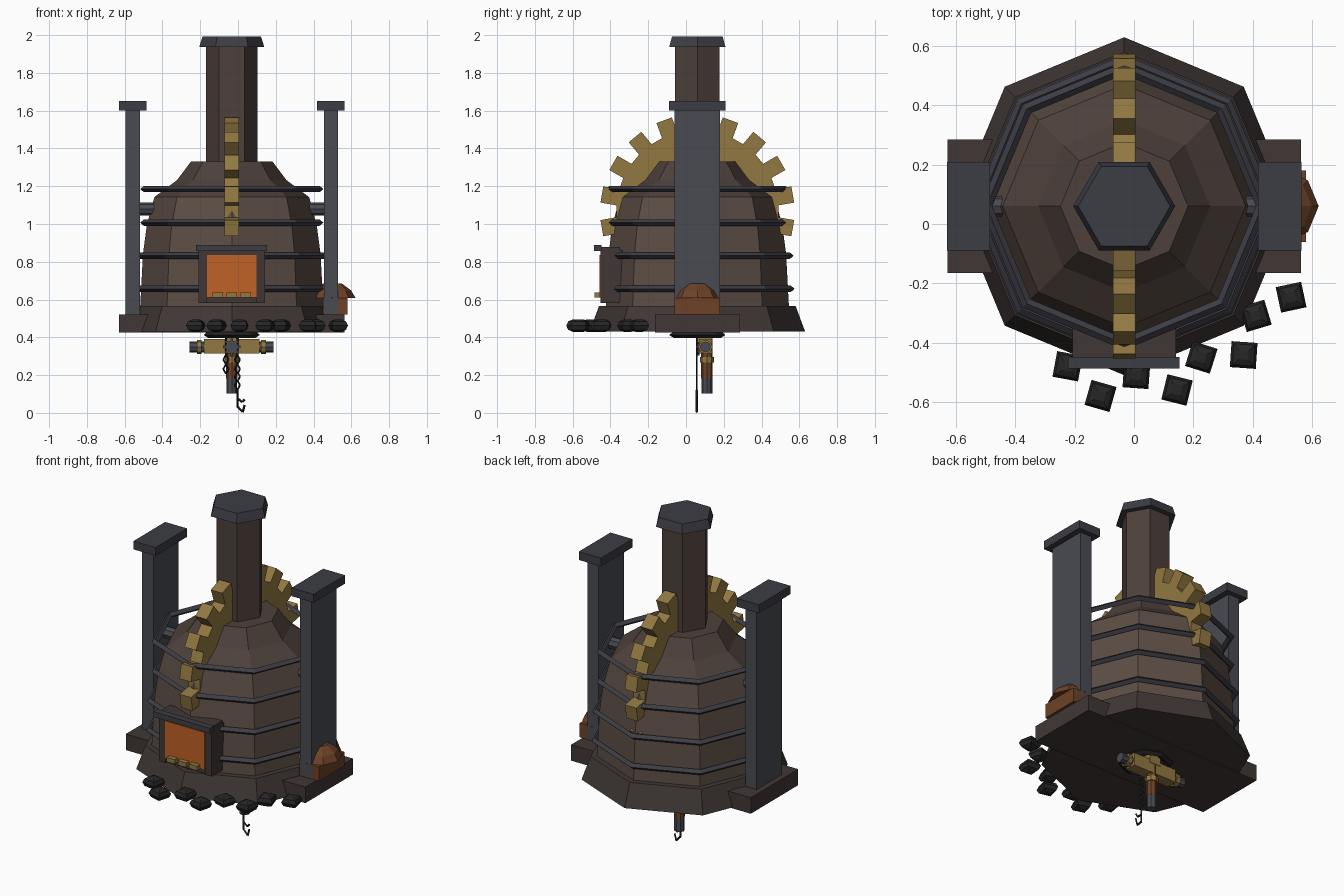
import bpy, bmesh, math, random
from mathutils import Matrix, Vector

if "Cube" in bpy.data.objects:
    bpy.data.objects.remove(bpy.data.objects["Cube"])

random.seed(4)
CX, CY = -0.033, 0.06          # axis of the furnace


def material(name, rgb):
    m = bpy.data.materials.new(name)
    m.diffuse_color = [(c / 255) ** 2.2 for c in rgb] + [1]
    m.use_nodes = True
    m.node_tree.nodes["Principled BSDF"].inputs["Base Color"].default_value = m.diffuse_color
    return m


BRICK = material("brown_brick", (92, 78, 70))
DARK = material("dark_stone", (66, 58, 56))
FLUE = material("flue_brick", (78, 66, 61))
IRON = material("iron", (74, 76, 83))
STEEL = material("dark_iron", (63, 63, 71))
BRASS = material("brass", (145, 120, 68))
FIRE = material("fire", (190, 98, 42))
RUST = material("rust", (110, 68, 44))
COAL = material("coal", (42, 42, 42))


def finish(name, bm, mat):
    bmesh.ops.recalc_face_normals(bm, faces=bm.faces)
    me = bpy.data.meshes.new(name)
    bm.to_mesh(me)
    bm.free()
    me.materials.append(mat)
    ob = bpy.data.objects.new(name, me)
    bpy.context.collection.objects.link(ob)
    return ob


def box(name, x, y, z, mat):
    bm = bmesh.new()
    bmesh.ops.create_cube(bm, size=1)
    for v in bm.verts:
        v.co = [a + (b - a) * (c + 0.5) for (a, b), c in zip((x, y, z), v.co)]
    return finish(name, bm, mat)


def lathe(name, profile, sides, mat, x=CX, y=CY, turn=0, closed=False):
    """Revolve (radius, z) points about a vertical axis."""
    bm = bmesh.new()
    rings = [[bm.verts.new((x + r * math.cos(turn + math.tau * i / sides),
                            y + r * math.sin(turn + math.tau * i / sides), z))
              for i in range(sides)] for r, z in profile]
    pairs = list(zip(rings, rings[1:]))
    if closed:
        pairs.append((rings[-1], rings[0]))
    else:
        bm.faces.new(rings[0])
        bm.faces.new(rings[-1])
    for a, b in pairs:
        for i in range(sides):
            j = (i + 1) % sides
            bm.faces.new((a[i], a[j], b[j], b[i]))
    return finish(name, bm, mat)


def rod(name, a, b, r, sides, mat):
    a, b = Vector(a), Vector(b)
    d = b - a
    bm = bmesh.new()
    rot = d.to_track_quat('Z', 'Y').to_matrix().to_4x4()
    bmesh.ops.create_cone(bm, cap_ends=True, segments=sides, radius1=r, radius2=r,
                          depth=d.length, matrix=Matrix.Translation((a + b) / 2) @ rot)
    return finish(name, bm, mat)


def gear(name, centre, root, tip, teeth, fill, thick, axis, mat, start=0):
    """Square-toothed wheel, extruded along x or y."""
    pts, step = [], math.tau / teeth
    for i in range(teeth):
        a, h = start + i * step, step * fill / 2
        ho = h * root / tip
        pts += [(root, a - h), (tip, a - ho), (tip, a + ho), (root, a + h)]
    bm = bmesh.new()
    sides = []
    for s in (-thick / 2, thick / 2):
        ring = []
        for r, a in pts:
            u, w = r * math.cos(a), r * math.sin(a)
            ring.append(bm.verts.new(Vector(centre) + Vector((s, u, w) if axis == 'x' else (u, s, w))))
        sides.append(ring)
        bm.faces.new(ring)
    n = len(pts)
    for i in range(n):
        j = (i + 1) % n
        bm.faces.new((sides[0][i], sides[0][j], sides[1][j], sides[1][i]))
    return finish(name, bm, mat)


def link(name, x, y, z, w, h, r, mat):
    """Diamond-shaped chain link in the xz plane."""
    p = [(x, y, z + h), (x + w, y, z), (x, y, z - h), (x - w, y, z)]
    for i in range(4):
        rod(f"{name}_{i}", p[i], p[(i + 1) % 4], r, 4, mat)


# Octagonal plinth, kiln body and shoulder
lathe("plinth", [(0.57, 0.44), (0.52, 0.575)], 8, DARK)
lathe("kiln_body", [(0.485, 0.57), (0.47, 0.85), (0.45, 1.0), (0.41, 1.15)], 8, BRICK)
lathe("shoulder", [(0.41, 1.15), (0.29, 1.24), (0.215, 1.34)], 8, FLUE)

# Iron hoops
for i, (z, r) in enumerate([(0.665, 0.495), (0.84, 0.49), (1.015, 0.465), (1.193, 0.465)]):
    lathe(f"hoop_{i}", [(r + 0.02, z), (r, z + 0.017), (r - 0.02, z), (r, z - 0.017)],
          8, STEEL, closed=True)

# Hexagonal chimney with cap
lathe("chimney", [(0.137, 1.3), (0.137, 1.95)], 6, FLUE)
lathe("chimney_cap", [(0.172, 1.945), (0.155, 2.0)], 6, STEEL)

# Side posts on a common sill
box("sill", (-0.63, 0.563), (-0.165, 0.285), (0.434, 0.53), DARK)
for side, s in (("left", -1), ("right", 1)):
    c = CX + s * 0.525
    box(side + "_post", (c - 0.038, c + 0.038), (-0.06, 0.18), (0.53, 1.61), IRON)
    box(side + "_post_cap", (c - 0.073, c + 0.073), (-0.09, 0.21), (1.61, 1.66), STEEL)

# Great wheel through the kiln, with its axle
gear("great_wheel", (CX, CY, 1.075), 0.43, 0.515, 18, 0.58, 0.076, 'x', BRASS, math.pi / 2)
rod("wheel_axle", (-0.53, CY, 1.087), (0.47, CY, 1.087), 0.035, 8, IRON)

# Fire door
box("door_frame_back", (-0.208, 0.142), (-0.44, -0.3), (0.59, 0.87), DARK)
for n, x in (("left", (-0.208, -0.165)), ("right", (0.098, 0.142))):
    box(n + "_jamb", x, (-0.452, -0.35), (0.59, 0.87), DARK)
box("door_glow", (-0.165, 0.098), (-0.457, -0.43), (0.62, 0.845), FIRE)
box("door_lintel", (-0.222, 0.154), (-0.487, -0.448), (0.865, 0.897), STEEL)
box("door_top", (-0.208, 0.142), (-0.45, -0.35), (0.845, 0.887), DARK)
for i in range(3):
    x = CX + (i - 1) * 0.074
    box(f"door_ingot_{i}", (x - 0.027, x + 0.027), (-0.485, -0.45), (0.618, 0.645), BRASS)

# Rusty feed hopper on the right
box("hopper_box", (0.45, 0.58), (-0.06, 0.18), (0.53, 0.615), RUST)
lathe("hopper_hood", [(0.123, 0.615), (0.1, 0.655), (0.05, 0.693)], 8, RUST, x=0.5)

# Loose coal around the front
for i, (x, y) in enumerate([(-0.224, -0.48), (-0.113, -0.58), (0.008, -0.51), (0.145, -0.56),
                            (0.227, -0.45), (0.37, -0.442), (0.41, -0.31), (0.53, -0.247)]):
    lathe(f"coal_{i}", [(0.022, 0.437), (0.05, 0.448), (0.062, 0.47), (0.05, 0.492), (0.022, 0.503)],
          4, COAL, x=x, y=y, turn=math.pi / 4 + random.uniform(-0.35, 0.35))

# Hanging gear under the floor
lathe("floor_ring", [(0.148, 0.42), (0.125, 0.442), (0.1, 0.42), (0.125, 0.405)],
      8, COAL, closed=True)
box("crossbar", (-0.18, 0.113), (0.07, 0.137), (0.322, 0.4), BRASS)
box("hanger", (-0.07, 0.005), (0.06, 0.14), (0.38, 0.44), BRASS)
rod("lower_axle", (-0.257, 0.103, 0.357), (0.187, 0.103, 0.357), 0.029, 8, IRON)
for n, x in (("left", -0.205), ("right", 0.135)):
    rod(n + "_axle_collar", (x - 0.012, 0.103, 0.357), (x + 0.012, 0.103, 0.357), 0.038, 8, BRASS)
gear("small_gear", (CX, 0.062, 0.357), 0.033, 0.046, 8, 0.5, 0.02, 'y', IRON)
rod("plunger", (CX, 0.11, 0.19), (CX, 0.11, 0.4), 0.03, 8, RUST)
rod("plunger_tip", (CX, 0.11, 0.11), (CX, 0.11, 0.205), 0.029, 8, IRON)
rod("plunger_collar", (CX, 0.11, 0.275), (CX, 0.11, 0.305), 0.037, 8, BRASS)

# Chains and hook
for x, zs in ((-0.064, (0.29, 0.24)), (-0.003, (0.29, 0.24, 0.2, 0.155))):
    for z in zs:
        link(f"chain_link_{x}_{z}", x, 0.057, z, 0.014, 0.025, 0.0045, COAL)
    rod(f"chain_top_{x}", (x, 0.057, 0.31), (x, 0.057, 0.42), 0.005, 4, COAL)
rod("hook_shank", (-0.003, 0.057, 0.13), (-0.003, 0.057, 0.04), 0.006, 4, COAL)
hook = [(-0.003, 0.085), (0.022, 0.065), (0.035, 0.08)], [(-0.003, 0.042), (0.025, 0.012), (0.035, 0.05)]
for k, path in enumerate(hook):
    for i in range(2):
        (x0, z0), (x1, z1) = path[i:i + 2]
        rod(f"hook_{k}_{i}", (x0, 0.057, max(z0, 0.006)), (x1, 0.057, z1), 0.006, 4, COAL)

# Rest the lowest point on z = 0
bpy.context.view_layer.update()
low = min(v.co.z for o in bpy.data.objects for v in o.data.vertices)
for o in bpy.data.objects:
    o.data.transform(Matrix.Translation((0, 0, -low)))
